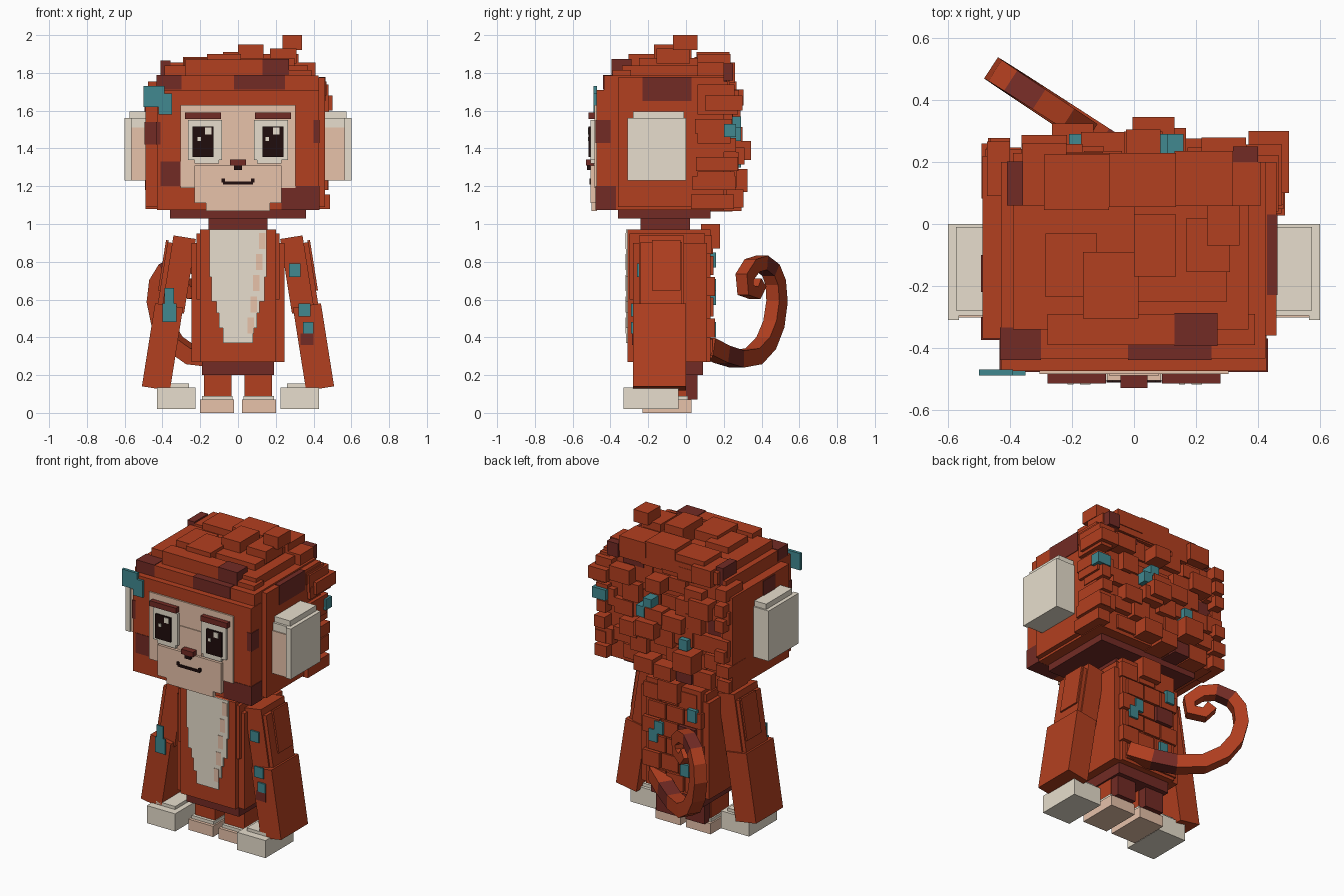
import bpy, bmesh, random
from math import radians
from mathutils import Vector, Matrix

random.seed(7)
default_cube = bpy.data.objects.get("Cube")
if default_cube:
    bpy.data.objects.remove(default_cube, do_unlink=True)


def colour(name, r, g, b):
    mat = bpy.data.materials.new(name)
    mat.use_nodes = True
    mat.diffuse_color = (r, g, b, 1)
    mat.node_tree.nodes["Principled BSDF"].inputs["Base Color"].default_value = (r, g, b, 1)
    return mat


FUR = colour("rust fur", .45, .05, .014)
DARK = colour("dark maroon fur", .17, .024, .018)
CREAM = colour("cream", .8, .73, .61)
SKIN = colour("peach skin", .8, .54, .4)
TEAL = colour("teal patch", .052, .25, .28)
BLACK = colour("near black", .014, .004, .004)


def finish(bm, name, mats):
    bmesh.ops.recalc_face_normals(bm, faces=bm.faces[:])
    mesh = bpy.data.meshes.new(name)
    bm.to_mesh(mesh)
    bm.free()
    for mat in mats:
        mesh.materials.append(mat)
    obj = bpy.data.objects.new(name, mesh)
    bpy.context.collection.objects.link(obj)
    return obj


def add_block(bm, x, y, z, index=0):
    """Add a box given its low and high limits on each axis."""
    low, high = Vector((x[0], y[0], z[0])), Vector((x[1], y[1], z[1]))
    matrix = Matrix.Translation((low + high) / 2) @ Matrix.Diagonal((high - low).to_4d())
    made = bmesh.ops.create_cube(bm, size=1, matrix=matrix)
    for face in {f for v in made["verts"] for f in v.link_faces}:
        face.material_index = index


def box(name, mat, x, y, z):
    bm = bmesh.new()
    add_block(bm, x, y, z)
    return finish(bm, name, [mat])


def pair(name, mat, x, y, z):
    """A box on the left (+x) and its mirror on the right."""
    box("left_" + name, mat, x, y, z)
    box("right_" + name, mat, (-x[1], -x[0]), y, z)


def patches(name, mat, places):
    for number, place in enumerate(places, start=1):
        box(f"{name}_{number}", mat, *place)


# Feet, legs and hips
pair("foot", SKIN, (.02, .2), (-.23, .03), (0, .07))
pair("foot_trim", CREAM, (.03, .19), (-.21, .01), (.07, .09))
pair("leg", FUR, (.035, .18), (-.19, .0), (.08, .22))
pair("leg_back", DARK, (.04, .175), (-.05, .06), (.07, .21))
box("hips", DARK, (-.19, .19), (-.26, .09), (.2, .28))

# Torso
box("torso", FUR, (-.2, .2), (-.31, .13), (.27, .97))
pair("torso_side", FUR, (.15, .245), (-.28, .11), (.27, .9))
pair("shoulder", FUR, (.14, .22), (-.3, .1), (.6, .95))
box("neck", DARK, (-.155, .155), (-.24, .02), (.96, 1.04))
box("collar", DARK, (-.36, .36), (-.36, .13), (1.03, 1.08))

# Belly panel stepping inwards towards the bottom
for half, bottom, top in ((.15, .72, .97), (.14, .59, .72), (.115, .53, .59), (.1, .45, .53), (.08, .37, .45)):
    box("belly_panel", CREAM, (-half, half), (-.318, -.31), (bottom, top))
for step in range(5):
    left, bottom = .05 + step * .015, .42 + step * .112
    box("belly_stripe", SKIN, (left, left + .035), (-.321, -.317), (bottom, bottom + .085))

# Arms leaning outwards, with hands
for side, sign in (("left", 1), ("right", -1)):
    bm = bmesh.new()
    add_block(bm, (-.06, .06), (-.25, -.01), (.0, .4))
    add_block(bm, (.05, .085), (-.24, -.02), (.03, .36))
    add_block(bm, (.08, .095), (-.18, -.03), (.1, .37))
    add_block(bm, (-.05, .1), (-.28, 0), (-.415, .03))
    bm.transform(Matrix.Translation((.345, 0, .535)) @ Matrix.Rotation(radians(-9), 4, "Y"))
    bm.transform(Matrix.Diagonal((sign, 1, 1, 1)))
    finish(bm, side + "_arm", [FUR])
pair("hand", CREAM, (.225, .43), (-.33, -.04), (.02, .135))
pair("cuff", CREAM, (.26, .4), (-.28, -.06), (.12, .155))
patches("arm_patch", TEAL, (
    ((-.39, -.34), (-.29, -.28), (.58, .66)),
    ((-.4, -.325), (-.29, -.28), (.48, .58)),
    ((.27, .33), (-.26, -.25), (.72, .79)),
    ((.32, .385), (-.29, -.28), (.51, .58)),
    ((.345, .4), (-.29, -.28), (.42, .48))))
box("left_elbow_patch", DARK, (.33, .4), (-.285, -.28), (.36, .42))

# Head core and crown tiers, each set back from the one below
box("head", FUR, (-.43, .428), (-.475, .2), (1.075, 1.71))
box("head_right_side", FUR, (-.49, -.42), (-.37, .22), (1.09, 1.7))
box("head_left_side", FUR, (.41, .46), (-.36, .2), (1.09, 1.775))
box("fringe", FUR, (-.43, .425), (-.435, .2), (1.7, 1.785))
box("crown", FUR, (-.39, .37), (-.34, .23), (1.76, 1.84))
box("crown_front", FUR, (-.28, .265), (-.39, -.29), (1.77, 1.87))
box("crown_front_end", FUR, (.26, .39), (-.39, -.29), (1.77, 1.815))
patches("crown_tuft", FUR, (
    ((.235, .34), (-.07, .06), (1.92, 2)),
    ((0, .135), (-.17, .03), (1.86, 1.95)),
    ((.17, .31), (-.155, .02), (1.85, 1.93)),
    ((-.285, -.12), (-.235, -.03), (1.8, 1.88)),
    ((-.165, .015), (-.305, -.09), (1.82, 1.9)),
    ((.13, .32), (.06, .235), (1.8, 1.9)),
    ((-.08, .135), (.055, .23), (1.8, 1.91)),
    ((-.29, -.08), (.045, .225), (1.8, 1.885)),
    ((.0, .3), (-.25, .06), (1.8, 1.88))))

# Dark fur patches wrapped around the head
patches("dark_patch", DARK, (
    ((-.432, -.3), (-.439, -.335), (1.712, 1.789)),
    ((-.02, .25), (-.439, -.38), (1.712, 1.789)),
    ((.13, .27), (-.394, -.288), (1.789, 1.874)),
    ((.23, .432), (-.478, -.37), (1.074, 1.2)),
    ((.43, .464), (-.23, .03), (1.65, 1.779)),
    ((.4, .432), (-.478, -.4), (1.43, 1.55)),
    ((-.434, -.41), (-.478, -.36), (1.42, 1.54)),
    ((-.494, -.42), (-.374, -.3), (1.42, 1.54)),
    ((-.41, -.3), (-.478, -.4), (1.2, 1.33)),
    ((.32, .4), (.16, .25), (1.76, 1.85)),
    ((-.494, -.42), (-.22, -.1), (1.58, 1.69))))
patches("head_patch", TEAL, (
    ((-.5, -.39), (-.49, -.47), (1.62, 1.73)),
    ((-.42, -.35), (-.49, -.47), (1.58, 1.69))))

# Face
box("face", SKIN, (-.305, .305), (-.485, -.47), (1.19, 1.63))
box("muzzle", SKIN, (-.23, .23), (-.505, -.47), (1.11, 1.31))
box("chin", SKIN, (-.17, .17), (-.5, -.47), (1.07, 1.12))
box("nose_bridge", SKIN, (-.08, .08), (-.49, -.47), (1.3, 1.47))
box("nose", DARK, (-.043, .043), (-.53, -.48), (1.31, 1.342))
box("nose_tip", BLACK, (-.02, .02), (-.525, -.48), (1.285, 1.31))
box("mouth", BLACK, (-.08, .08), (-.512, -.503), (1.21, 1.226))
pair("mouth_corner", BLACK, (.07, .088), (-.512, -.503), (1.22, 1.24))
pair("eye_white", CREAM, (.085, .265), (-.505, -.48), (1.34, 1.55))
pair("eye_rim", CREAM, (.1, .23), (-.505, -.48), (1.32, 1.35))
pair("pupil", BLACK, (.13, .24), (-.515, -.5), (1.355, 1.515))
pair("brow", DARK, (.09, .28), (-.515, -.48), (1.555, 1.59))
for centre in (-.185, .175):
    box("large_eye_glint", CREAM, (centre + .01, centre + .045), (-.519, -.51), (1.475, 1.51))
    box("small_eye_glint", CREAM, (centre - .03, centre - .01), (-.519, -.51), (1.44, 1.46))

# Ears
pair("ear", CREAM, (.45, .6), (-.295, 0), (1.23, 1.56))
pair("ear_back", CREAM, (.45, .575), (-.28, -.01), (1.24, 1.595))
pair("ear_rim", CREAM, (.565, .6), (-.31, -.28), (1.23, 1.56))
pair("inner_ear", SKIN, (.43, .565), (-.302, -.29), (1.23, 1.51))

# Shaggy blocks on the back of the head, in staggered rows
dark_locks = {(2, 6), (6, 5), (6, 0), (3, 0), (0, 2)}
bm = bmesh.new()
rows, columns = 7, 7
for row in range(rows):
    bottom = 1.075 + row * .108
    top_row = row == rows - 1
    limit = .41 if top_row else .48
    for column in range(columns):
        x = -.39 + column * .13 + (.03 if row % 2 else -.03)
        width, depth = random.uniform(.055, .075), random.uniform(.21, .31)
        if top_row or column in (0, columns - 1):
            depth -= .03
        low = bottom + random.uniform(-.01, .03)
        tint = 1 if (row, column) in dark_locks else 0
        right, left = max(x - width, -limit), min(x + width, limit)
        add_block(bm, (right, left), (.06, depth), (low, low + random.uniform(.08, .12)), tint)
for row in range(rows):
    # Side locks just behind the ears
    low = 1.08 + row * .1
    for sign in (-1, 1):
        edge = sorted((sign * .4, sign * random.uniform(.46, .495)))
        start = random.uniform(.02, .1)
        add_block(bm, edge, (start, random.uniform(.2, .28)), (low, low + .075))
finish(bm, "back_hair", [FUR, DARK])
box("back_lock_middle", FUR, (-.005, .13), (.1, .345), (1.34, 1.44))
box("back_lock_right", FUR, (-.265, -.13), (.1, .325), (1.17, 1.29))
box("back_lock_left", FUR, (.37, .5), (.1, .3), (1.6, 1.68))
for x, z in ((.1, 1.44), (.05, 1.5), (-.21, 1.3)):
    box("back_hair_patch", TEAL, (x, x + .06), (.2, .29), (z, z + .07))
box("side_hair_patch", TEAL, (.4, .497), (.2, .265), (1.46, 1.53))

# Shaggy blocks down the back of the torso
bm = bmesh.new()
for row in range(6):
    for column in range(3):
        x = -.13 + column * .13 + (.02 if row % 2 else -.02)
        low = .29 + row * .11
        tint = 1 if (row, column) == (3, 0) else 0
        add_block(bm, (x - .06, x + .06), (.1, random.uniform(.135, .155)), (low, low + .1), tint)
add_block(bm, (-.06, .08), (.08, .18), (.87, 1))
finish(bm, "back_fur", [FUR, DARK])
for x, z in ((-.18, .77), (.06, .63), (.1, .57), (-.13, .4)):
    box("back_patch", TEAL, (x, x + .06), (.12, .16), (z, z + .08))

# Square-section tail curling in one upright slanted plane
path = ((.11, .35), (.19, .31), (.27, .285), (.36, .3), (.425, .37), (.465, .47), (.482, .59),
        (.475, .69), (.45, .755), (.4, .795), (.35, .78), (.31, .72), (.315, .65), (.36, .635), (.385, .69))
points = [Vector((-.455 + (.5 - y) * 1.53, y, z)) for y, z in path]
across = Vector((.547, .837, 0))
bm = bmesh.new()
rings = []
for i, point in enumerate(points):
    along = (points[min(i + 1, len(points) - 1)] - points[max(i - 1, 0)]).normalized()
    out = along.cross(across).normalized()
    half = .047 - .001 * i
    corners = ((-1, -1), (1, -1), (1, 1), (-1, 1))
    rings.append([bm.verts.new(point + across * a * half + out * b * half) for a, b in corners])
for i, (ring, following) in enumerate(zip(rings, rings[1:])):
    for k in range(4):
        n = (k + 1) % 4
        face = bm.faces.new((ring[k], ring[n], following[n], following[k]))
        face.material_index = 1 if i in (1, 8) else 0
bm.faces.new(rings[0])
bm.faces.new(rings[-1])
finish(bm, "tail", [FUR, DARK])
